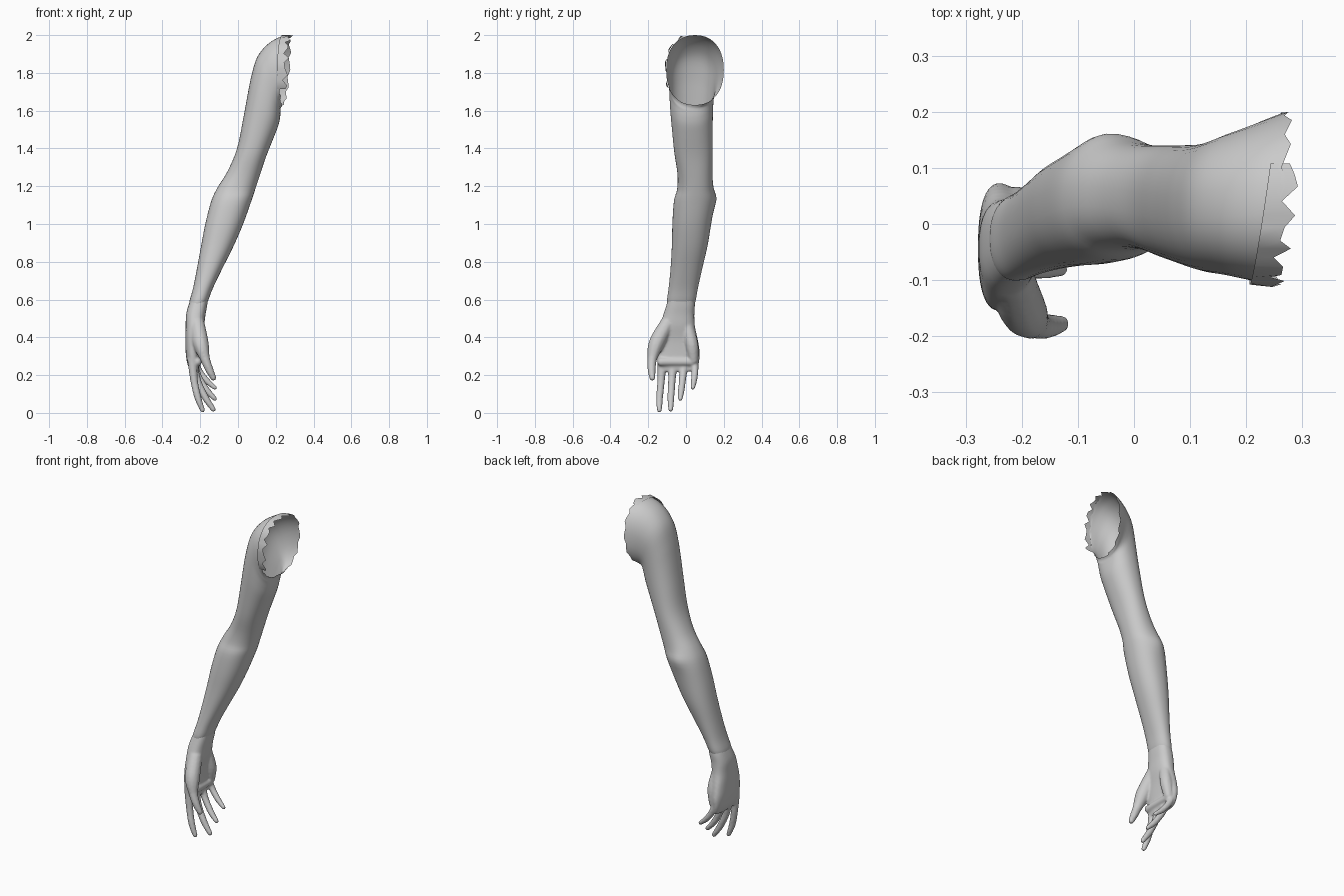
import bpy, bmesh, math
from mathutils import Vector

cube = bpy.data.objects.get("Cube")
if cube:
    bpy.data.objects.remove(cube, do_unlink=True)

skin = bpy.data.materials.new("plain grey")
skin.use_nodes = True
skin.diffuse_color = (0.6, 0.6, 0.6, 1)
skin.node_tree.nodes["Principled BSDF"].inputs["Base Color"].default_value = (0.6, 0.6, 0.6, 1)


def spline(stations, steps):
    """Smooth curve through tuples of any length."""
    pts = [Vector(s) for s in stations]
    out = []
    for i in range(len(pts) - 1):
        a, b, c, d = (pts[max(0, min(len(pts) - 1, i + k))] for k in (-1, 0, 1, 2))
        for s in range(steps):
            t = s / steps
            out.append(b + (c - a) * (t / 2) + (a * 2 - b * 5 + c * 4 - d) * (t * t / 2)
                       + (b * 3 - a - c * 3 + d) * (t ** 3 / 2))
    return out + [pts[-1]]


def section_point(st, angle, power):
    """Point on a rounded section spanning outer to inner edge and front to back."""
    xo, zo, xi, zi, y0, y1 = st
    c, s = math.cos(angle), math.sin(angle)
    u = math.copysign(abs(c) ** (2 / power), c)
    v = math.copysign(abs(s) ** (2 / power), s)
    return Vector(((xo + xi) / 2 + u * (xo - xi) / 2,
                   (y0 + y1) / 2 + v * (y1 - y0) / 2,
                   (zo + zi) / 2 + u * (zo - zi) / 2))


def loft(bm, rings, caps=False):
    rows = [[bm.verts.new(p) for p in ring] for ring in rings]
    n = len(rows[0])
    for a, b in zip(rows, rows[1:]):
        for i in range(n):
            j = (i + 1) % n
            bm.faces.new((a[i], a[j], b[j], b[i]))
    if caps:
        bm.faces.new(rows[0])
        bm.faces.new(rows[-1])


def finish(bm, name):
    bmesh.ops.recalc_face_normals(bm, faces=bm.faces)
    mesh = bpy.data.meshes.new(name)
    bm.to_mesh(mesh)
    bm.free()
    mesh.materials.append(skin)
    mesh.shade_smooth()
    obj = bpy.data.objects.new(name, mesh)
    bpy.context.collection.objects.link(obj)
    return obj


SIDES = 40
ANGLES = [2 * math.pi * i / SIDES for i in range(SIDES)]

# Arm: open shoulder down to the wrist (outer x, z, inner x, z, front y, back y)
arm_stations = [
    (.262, 2.0, .235, 1.63, -.105, .2),
    (.21, 1.985, .229, 1.62, -.1, .185),
    (.15, 1.945, .226, 1.61, -.095, .168),
    (.1, 1.88, .225, 1.59, -.09, .155),
    (.07, 1.78, .222, 1.56, -.087, .147),
    (.05, 1.68, .213, 1.52, -.083, .143),
    (.028, 1.56, .19, 1.46, -.075, .141),
    (-.005, 1.4, .15, 1.36, -.062, .14),
    (-.055, 1.28, .113, 1.25, -.045, .14),
    (-.11, 1.19, .09, 1.18, -.047, .145),
    (-.142, 1.12, .07, 1.12, -.064, .152),
    (-.173, 1.0, .027, 1.0, -.072, .133),
    (-.196, .88, -.025, .88, -.075, .113),
    (-.218, .76, -.085, .76, -.082, .085),
    (-.238, .66, -.133, .66, -.092, .063),
    (-.257, .59, -.16, .59, -.101, .05),
    (-.255, .56, -.18, .56, -.095, .035),
]
rings = []
for k, st in enumerate(spline(arm_stations, 4)):
    slant = .15 * max(0, 1 - k / 10)
    ring = []
    for i, a in enumerate(ANGLES):
        p = section_point(st, a, 2.25)
        p.x += slant * (p.y - .05)
        if k == 0:
            p.x += .007 * math.sin(i * 2.1)
        ring.append(p)
    rings.append(ring)
bm = bmesh.new()
loft(bm, rings)
# Elbow point at the back
for v in bm.verts:
    d = (v.co - Vector((-.05, .15, 1.14))).length
    v.co.y += .01 * math.exp(-(d / .05) ** 2)
finish(bm, "arm")

# Torn fringe around the top and front of the shoulder opening
bm = bmesh.new()
inner, outer = [], []
for i in range(19):
    a = -2.1 + i * .14
    p = section_point((.235, 2.0, .225, 1.63, -.108, .19), a, 2.25)
    p.x += .15 * (p.y - .05)
    centre = Vector((p.x, .045, 1.815))
    inner.append(bm.verts.new(p))
    reach = .045 + .015 * math.sin(i * 2.4)
    q = centre + (p - centre) * (1.0 + .05 * max(0, math.sin(i * 1.7)) * (p.y < 0))
    q.z = min(q.z, 2.0)
    q.x += reach
    outer.append(bm.verts.new(q))
for i in range(18):
    bm.faces.new((inner[i], inner[i + 1], outer[i + 1], outer[i]))
finish(bm, "torn_shoulder_edge")

# Hand: palm loft and finger chains fused into one skin
palm_stations = [
    (-.24, .63, -.155, .63, -.085, .045),
    (-.262, .57, -.163, .57, -.104, .047),
    (-.275, .52, -.172, .52, -.12, .044),
    (-.277, .46, -.18, .46, -.138, .047),
    (-.278, .39, -.195, .39, -.152, .062),
    (-.277, .32, -.202, .32, -.155, .073),
    (-.268, .26, -.205, .26, -.15, .068),
    (-.25, .22, -.212, .22, -.14, .055),
]
bm = bmesh.new()
loft(bm, [[section_point(st, a, 2.5) for a in ANGLES]
          for st in spline(palm_stations, 4)], caps=True)

# Digits and palm pads: x, y, z, radius along each
digits = [
    [(-.242, -.125, .28, .027), (-.232, -.132, .17, .021), (-.212, -.14, .08, .019), (-.188, -.141, .015, .014)],
    [(-.24, -.07, .27, .027), (-.215, -.075, .17, .021), (-.172, -.08, .08, .019), (-.131, -.081, .019, .014)],
    [(-.24, -.012, .27, .027), (-.21, -.017, .19, .02), (-.165, -.025, .12, .018), (-.123, -.03, .075, .013)],
    [(-.235, .043, .28, .025), (-.205, .047, .22, .019), (-.165, .042, .17, .017), (-.122, .036, .133, .012)],
    [(-.215, -.1, .47, .04), (-.197, -.155, .37, .043), (-.175, -.178, .29, .027), (-.152, -.182, .23, .022),
     (-.13, -.178, .185, .016)],
    [(-.215, .01, .45, .033), (-.207, .03, .36, .036), (-.213, .04, .28, .026)],
    [(-.215, .03, .27, .024), (-.215, -.13, .27, .024)],
]
for path in digits:
    for x, y, z, r in spline(path, 12):
        ball = bmesh.ops.create_icosphere(bm, subdivisions=2, radius=r)
        bmesh.ops.translate(bm, verts=ball["verts"], vec=(x, y, z))
hand = finish(bm, "hand")
remesh = hand.modifiers.new("fuse", 'REMESH')
remesh.mode = 'VOXEL'
remesh.voxel_size = .006
remesh.use_smooth_shade = True
soften = hand.modifiers.new("soften", 'SMOOTH')
soften.factor = .5
soften.iterations = 6
